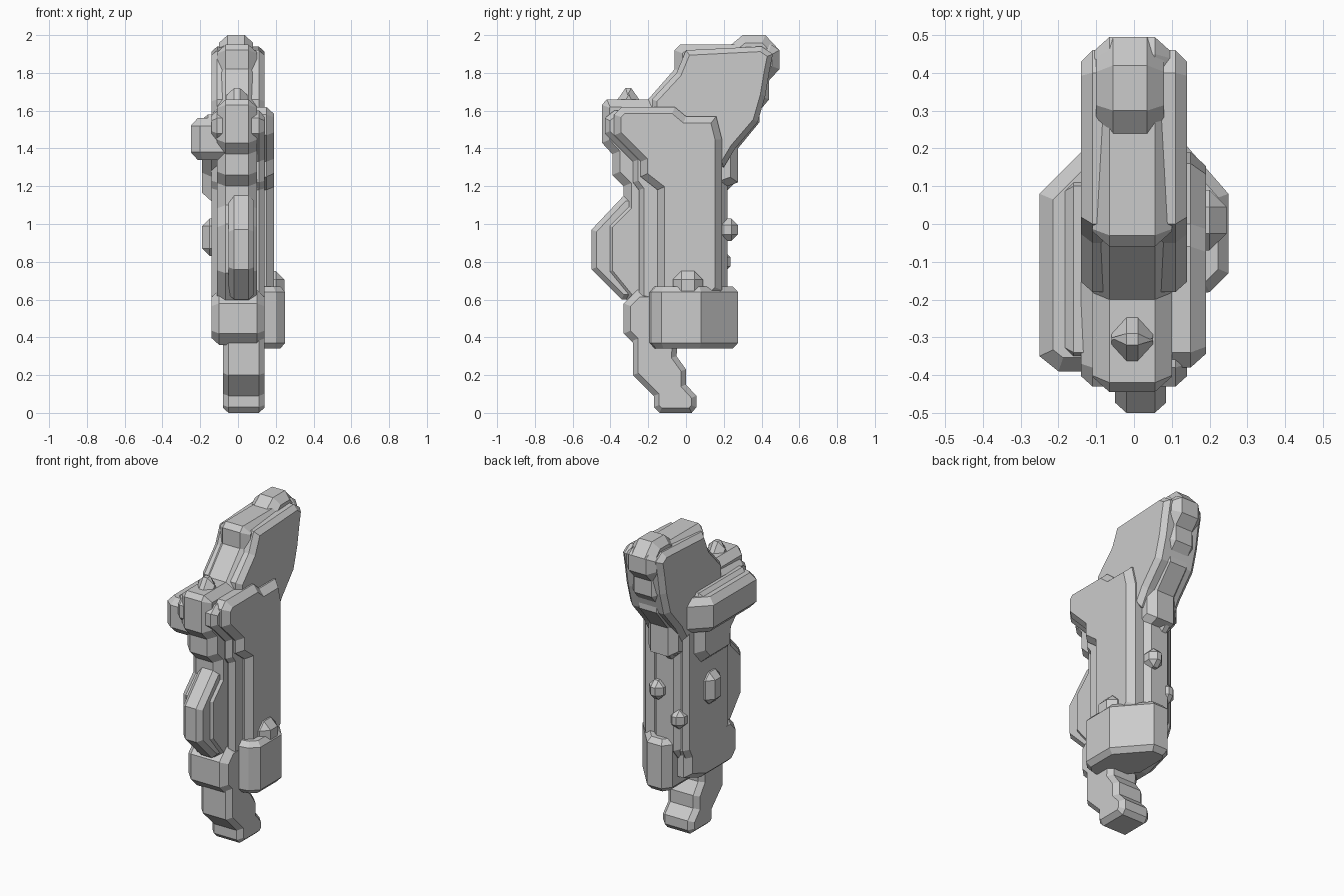
import bpy, bmesh
from mathutils import Vector

parts = []


def slab(name, a0, a1, profile, c=0.05, axis='x'):
    """Chamfered prism: (y, z) profile along x, or (x, y) plan along z."""
    def place(p, a):
        return (a, p[0], p[1]) if axis == 'x' else (p[0], p[1], a)
    bm = bmesh.new()
    lo = [bm.verts.new(place(p, a0 + c)) for p in profile]
    hi = [bm.verts.new(place(p, a1 - c)) for p in profile]
    n = len(profile)
    caps = [bm.faces.new(lo[::-1]), bm.faces.new(hi)]
    for i in range(n):
        j = (i + 1) % n
        bm.faces.new((lo[i], lo[j], hi[j], hi[i]))
    bmesh.ops.recalc_face_normals(bm, faces=bm.faces)
    for cap in caps:
        bmesh.ops.inset_region(bm, faces=[cap], thickness=c * 0.9, depth=c,
                               use_even_offset=True)
    return finish(name, bm)


def block(name, lo, hi, c=0.04):
    """Chamfered box between two corners."""
    bm = bmesh.new()
    bmesh.ops.create_cube(bm, size=1)
    lo, hi = Vector(lo), Vector(hi)
    for v in bm.verts:
        v.co = Vector(((a + b) / 2 + (b - a) * t for a, b, t in zip(lo, hi, v.co)))
    bmesh.ops.bevel(bm, geom=bm.edges[:], offset=c, segments=1, affect='EDGES')
    return finish(name, bm)


def finish(name, bm):
    me = bpy.data.meshes.new(name)
    bm.to_mesh(me)
    bm.free()
    ob = bpy.data.objects.new(name, me)
    bpy.context.scene.collection.objects.link(ob)
    parts.append(ob)
    return ob


# Thin central core carrying most of the outline
slab("core", -0.11, 0.1, [
    (-0.3, 0.58), (0.1, 0.45), (0.22, 0.6), (0.22, 1.2), (0.275, 1.22),
    (0.275, 1.4), (0.39, 1.54), (0.39, 1.6), (0.44, 1.66), (0.44, 1.76),
    (0.495, 1.82), (0.495, 1.92), (0.45, 1.95), (-0.03, 1.95), (-0.06, 1.92),
    (-0.06, 1.82), (-0.2, 1.66), (-0.42, 1.66), (-0.445, 1.63), (-0.445, 1.43),
    (-0.39, 1.37), (-0.39, 1.26), (-0.33, 1.2), (-0.33, 1.1), (-0.43, 1.0),
    (-0.43, 0.74)], 0.045)
slab("belly", -0.05, 0.085, [
    (-0.2, 0.6), (-0.2, 1.15), (-0.33, 1.15), (-0.5, 0.97), (-0.5, 0.76),
    (-0.34, 0.6)], 0.03)

# Middle terrace of the torso
slab("torso_middle", -0.14, 0.14, [
    (-0.25, 0.6), (0.14, 0.5), (0.19, 0.6), (0.19, 1.4), (0.25, 1.5),
    (0.1, 1.62), (-0.38, 1.6), (-0.43, 1.56), (-0.43, 1.48), (-0.28, 1.33),
    (-0.28, 1.22), (-0.25, 1.18)], 0.03)

# Broad flat right flank
slab("right_flank", -0.05, 0.19, [
    (-0.15, 0.6), (0.14, 0.6), (0.19, 0.65), (0.19, 1.45), (0.16, 1.57),
    (0.0, 1.57), (-0.06, 1.62), (-0.34, 1.62), (-0.38, 1.58), (-0.38, 1.47),
    (-0.24, 1.33), (-0.24, 1.25), (-0.15, 1.18)], 0.04)

# Leaning upper part
slab("upper_part", -0.14, 0.14, [
    (0.2, 1.3), (0.26, 1.4), (0.38, 1.54), (0.42, 1.68), (0.44, 1.8),
    (0.46, 1.9), (0.4, 1.94), (0.0, 1.92), (-0.05, 1.8), (-0.18, 1.66),
    (-0.18, 1.45)], 0.03)
slab("crest", -0.1, 0.08, [
    (0.24, 1.9), (0.48, 1.85), (0.495, 1.92), (0.42, 2.0), (0.3, 2.0),
    (0.24, 1.95)], 0.045)

# Left arm and the steps below it
slab("left_arm", 1.34, 1.56, [
    (-0.25, 0.08), (-0.14, 0.19), (0.0, 0.19), (0.0, -0.39), (-0.2, -0.39),
    (-0.25, -0.35)], 0.04, 'z')
slab("left_shoulder", -0.19, 0.0, [
    (-0.38, 1.5), (0.14, 1.5), (0.1, 1.58), (-0.34, 1.58)], 0.03)
slab("left_side", -0.19, 0.0, [
    (-0.2, 1.12), (0.05, 1.12), (0.12, 1.2), (0.12, 1.42), (-0.33, 1.42),
    (-0.33, 1.36), (-0.22, 1.25)], 0.05)
block("left_bump", (-0.19, -0.12, 0.83), (-0.05, 0.02, 1.03))
slab("shoulder_peak", -0.06, 0.05, [
    (-0.39, 1.62), (-0.22, 1.62), (-0.29, 1.72), (-0.32, 1.72)], 0.04)

# Lower body with a diagonal block at the rear right
slab("lower_body", -0.14, 0.14, [
    (-0.33, 0.42), (-0.27, 0.36), (0.0, 0.36), (0.17, 0.42), (0.17, 0.65),
    (-0.26, 0.65), (-0.33, 0.58)], 0.04)
slab("rear_block", 0.34, 0.67, [
    (0.1, -0.2), (0.2, -0.18), (0.25, -0.13), (0.25, 0.08), (0.08, 0.275),
    (-0.02, 0.275), (-0.06, 0.22), (-0.06, 0.0)], 0.03, 'z')
block("rear_block_top", (0.05, -0.07, 0.6), (0.245, 0.09, 0.75), 0.045)

# Narrow stem and foot in one piece
slab("stem_and_foot", -0.08, 0.14, [
    (-0.17, 0.03), (-0.14, 0.0), (0.03, 0.0), (0.055, 0.03), (0.055, 0.09),
    (0.0, 0.15), (0.0, 0.23), (-0.05, 0.3), (-0.04, 0.45), (-0.28, 0.45),
    (-0.28, 0.2), (-0.17, 0.09)], 0.03)

# Small nubs scattered over the back
for i, (x, y, z) in enumerate([(0.04, 0.22, 0.97), (-0.04, 0.2, 1.24),
                               (-0.08, 0.18, 0.8)]):
    block(f"back_nub_{i}", (x - 0.05, y - 0.06, z - 0.06),
          (x + 0.05, y + 0.055, z + 0.06), 0.035)

# Fuse the parts into one faceted figure
body = parts[0]
helpers = bpy.data.collections.new("helpers")
bpy.context.scene.collection.children.link(helpers)
for ob in parts[1:]:
    bpy.context.scene.collection.objects.unlink(ob)
    helpers.objects.link(ob)
mod = body.modifiers.new("fuse", 'BOOLEAN')
mod.operation, mod.operand_type, mod.solver = 'UNION', 'COLLECTION', 'EXACT'
mod.use_self = True
mod.collection = helpers
dg = bpy.context.evaluated_depsgraph_get()
fused = bpy.data.meshes.new_from_object(body.evaluated_get(dg))
zs = [v.co.z for v in fused.vertices] or [0]
body.modifiers.clear()
if max(zs) - min(zs) > 1.95:
    body.data = fused
    body.name = "figure"
    for ob in parts[1:]:
        bpy.data.objects.remove(ob)
